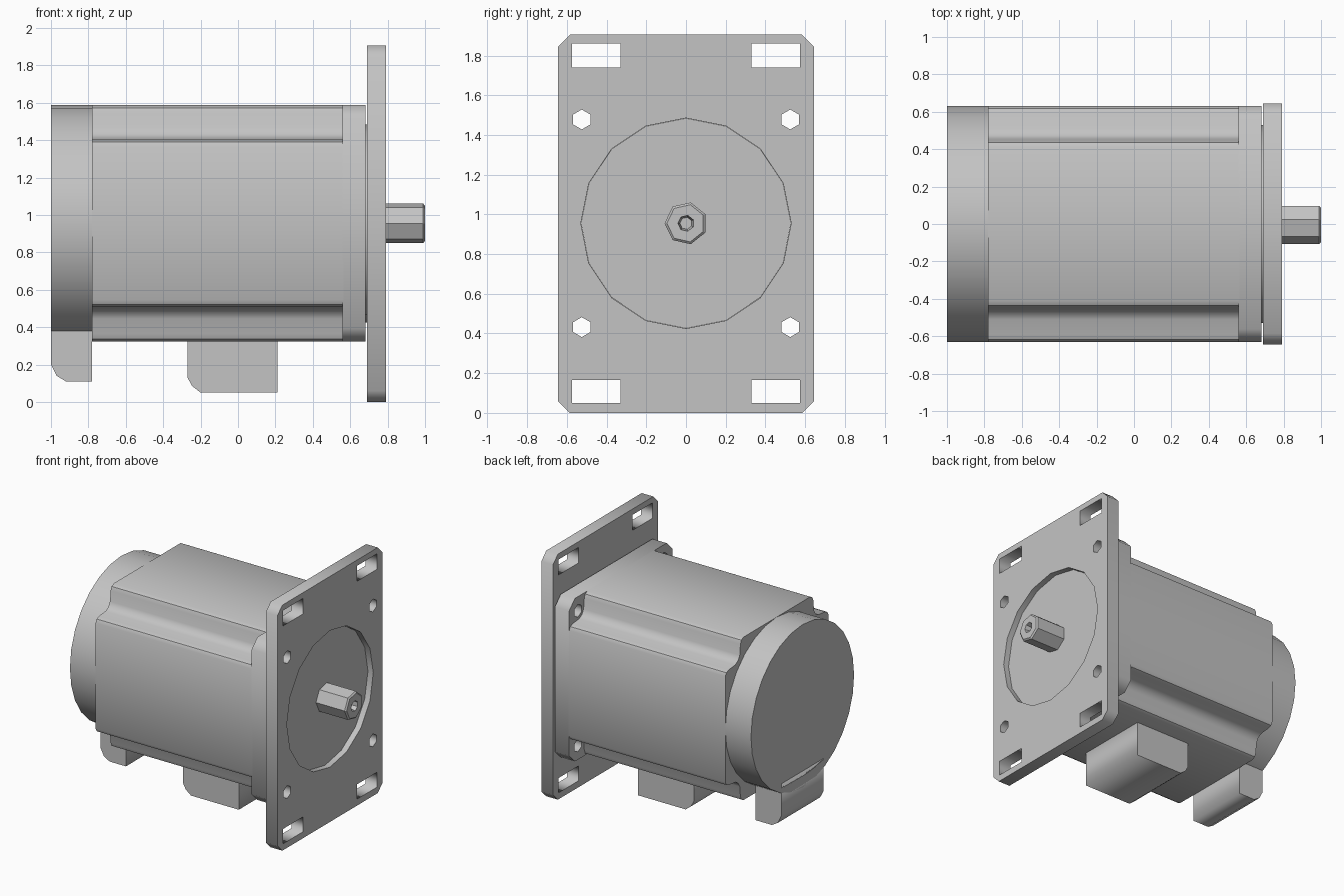
import bpy, bmesh
from math import sin, cos, pi, radians
from mathutils import Matrix, Vector

if "Cube" in bpy.data.objects:
    bpy.data.objects.remove(bpy.data.objects["Cube"], do_unlink=True)

AXIS_Z = 0.955   # height of the motor axis

grey = bpy.data.materials.new("metal grey")
grey.use_nodes = True
grey.diffuse_color = (0.55, 0.55, 0.55, 1)
grey.node_tree.nodes["Principled BSDF"].inputs["Base Color"].default_value = (0.55, 0.55, 0.55, 1)


def finish(name, bm, smooth=True):
    """Clean the mesh, add it to the scene and shade it."""
    bmesh.ops.remove_doubles(bm, verts=bm.verts, dist=0.0005)
    bmesh.ops.recalc_face_normals(bm, faces=bm.faces)
    mesh = bpy.data.meshes.new(name)
    bm.to_mesh(mesh)
    bm.free()
    mesh.materials.append(grey)
    obj = bpy.data.objects.new(name, mesh)
    bpy.context.collection.objects.link(obj)
    if smooth:
        bpy.ops.object.select_all(action="DESELECT")
        obj.select_set(True)
        bpy.context.view_layer.objects.active = obj
        bpy.ops.object.shade_smooth_by_angle(angle=radians(32))
    return obj


def prism(name, outlines, start, end, axis="x", smooth=True):
    """Extrude filled outlines along x (points are y, z) or y (points are x, z).
    Outlines inside the first one become holes."""
    curve = bpy.data.curves.new(name, "CURVE")
    curve.dimensions = "2D"
    curve.fill_mode = "BOTH"
    curve.extrude = (end - start) / 2
    for pts in outlines:
        spline = curve.splines.new("POLY")
        spline.points.add(len(pts) - 1)
        for p, (u, v) in zip(spline.points, pts):
            p.co = (u, v, 0, 1)
        spline.use_cyclic_u = True
    temp = bpy.data.objects.new(name + " outline", curve)
    mesh = bpy.data.meshes.new_from_object(temp)
    bm = bmesh.new()
    bm.from_mesh(mesh)
    bpy.data.objects.remove(temp)
    bpy.data.curves.remove(curve)
    bpy.data.meshes.remove(mesh)
    mid = (start + end) / 2
    for v in bm.verts:
        a, b, c = v.co
        v.co = Vector((c + mid, a, b)) if axis == "x" else Vector((a, mid - c, b))
    return finish(name, bm, smooth)


def circle(y, z, r, n, turn=0.0):
    return [(y + r * sin(2 * pi * i / n + turn), z + r * cos(2 * pi * i / n + turn))
            for i in range(n)]


def rect(y0, y1, z0, z1, c=0.0):
    """Rectangle, with its corners cut by c when c is given."""
    if not c:
        return [(y0, z0), (y1, z0), (y1, z1), (y0, z1)]
    return [(y0 + c, z0), (y1 - c, z0), (y1, z0 + c), (y1, z1 - c),
            (y1 - c, z1), (y0 + c, z1), (y0, z1 - c), (y0, z0 + c)]


def four_corners(quarter):
    """Repeat a quarter outline around the motor axis."""
    pts = []
    for k in range(4):
        turn = Matrix.Rotation(k * pi / 2, 2)
        for p in quarter:
            q = turn @ Vector(p)
            pts.append((q.x, q.y + AXIS_Z))
    return pts


# bolt holes shared by the flange and the mounting plate
bolts = [circle(sy * 0.525, AXIS_Z + sz * 0.523, 0.05, 6)
         for sy in (-1, 1) for sz in (-1, 1)]

# mounting plate with corner slots and a central opening
slots = []
for z0, z1 in ((0.05, 0.165), (1.74, 1.86)):
    slots += [rect(0.33, 0.575, z0, z1), rect(-0.575, -0.33, z0, z1)]
prism("mounting_plate",
      [rect(-0.645, 0.645, 0, 1.905, 0.06), circle(0, AXIS_Z, 0.53, 16)] + bolts + slots,
      0.69, 0.79, smooth=False)

# pilot disc set back inside the opening
prism("pilot_disc", [circle(0, AXIS_Z, 0.529, 16)], 0.67, 0.745, smooth=False)

# square front flange
prism("front_flange",
      [rect(-0.632, 0.632, AXIS_Z - 0.632, AXIS_Z + 0.632, 0.07)] + bolts,
      0.56, 0.682, smooth=False)

# motor body with a stepped, filleted notch along each corner
notch = [(0.632, 0.41), (0.618, 0.435), (0.59, 0.447), (0.51, 0.455), (0.475, 0.475),
         (0.455, 0.51), (0.447, 0.59), (0.435, 0.618), (0.41, 0.632)]
prism("motor_body", [four_corners(notch)], -0.78, 0.565)

# round rear cover
prism("rear_cover", [circle(0, AXIS_Z, 0.632, 28)], -1.0, -0.78)

# cable outlet under the rear cover
prism("rear_cable_outlet",
      [[(-1.0, 0.45), (-1.0, 0.2), (-0.97, 0.14), (-0.92, 0.11), (-0.78, 0.11), (-0.78, 0.45)]],
      -0.26, 0.26, axis="y", smooth=False)

# connector box under the body
prism("connector_box",
      [[(-0.27, 0.36), (-0.27, 0.13), (-0.245, 0.085), (-0.2, 0.05), (0.21, 0.05), (0.21, 0.36)]],
      -0.29, 0.29, axis="y", smooth=False)

# output shaft with a chamfered tip and a centre drilling
bm = bmesh.new()
place = Matrix.Translation((0.86, 0, AXIS_Z)) @ Matrix.Rotation(pi / 2, 4, "Y") @ Matrix.Rotation(pi, 4, "Z")
bmesh.ops.create_cone(bm, cap_ends=True, segments=7, radius1=0.108, radius2=0.108,
                      depth=0.26, matrix=place)
bm.normal_update()
tip = max(bm.faces, key=lambda f: f.calc_center_median().x)
for thickness, depth in ((0.012, 0.01), (0.055, 0), (0.01, -0.05)):
    bmesh.ops.inset_individual(bm, faces=[tip], thickness=thickness, depth=depth)
    bm.normal_update()
finish("output_shaft", bm, smooth=False)
